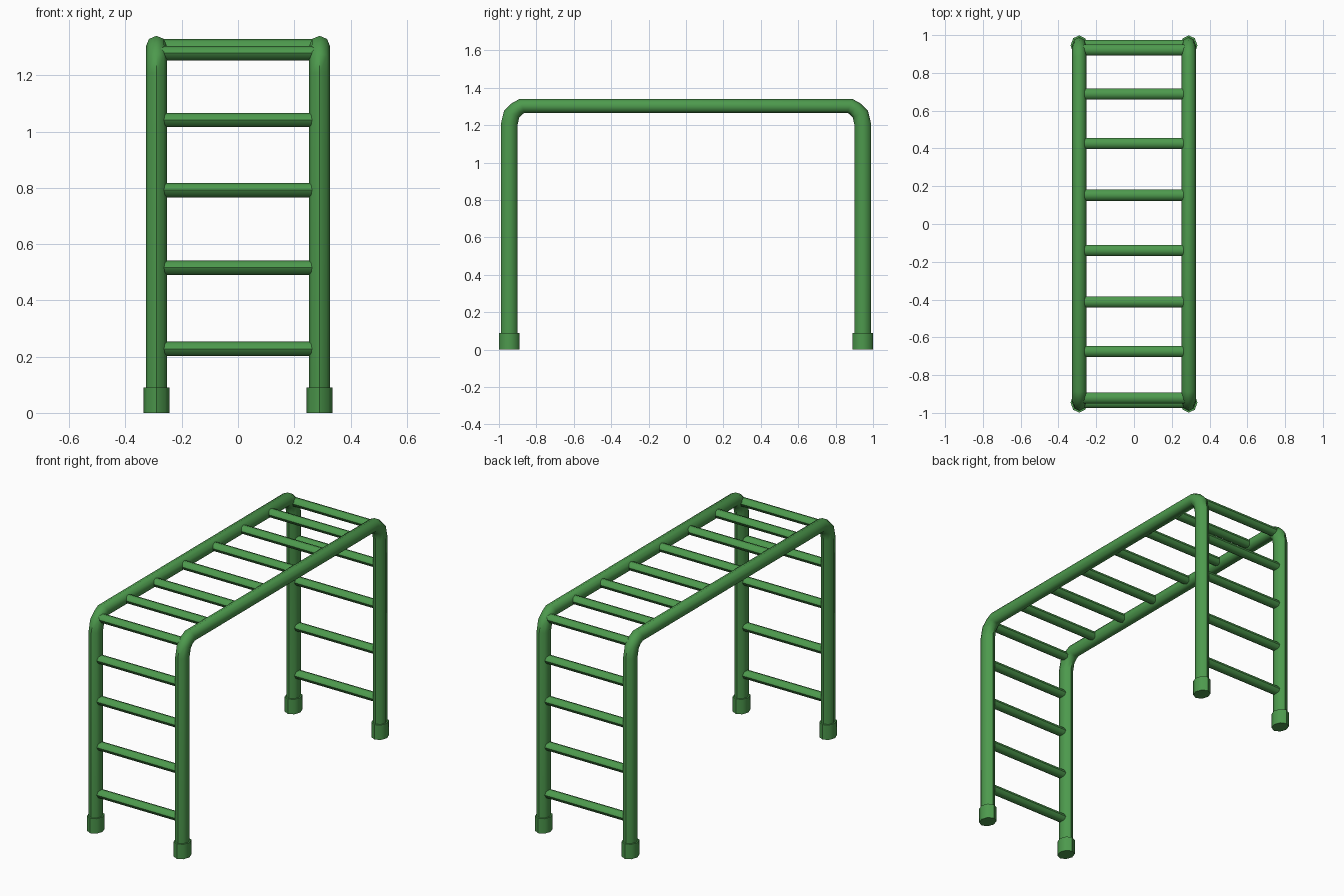
import bpy, bmesh, math
from mathutils import Vector

if "Cube" in bpy.data.objects:
    bpy.data.objects.remove(bpy.data.objects["Cube"])

SIDES = 8
STRETCH = 1.18      # the frame is stretched along its length
RAIL_X = 0.29
LEG_Y = 0.945

green = bpy.data.materials.new("painted green")
green.use_nodes = True
colour = (0.074, 0.32, 0.074, 1)
green.diffuse_color = colour
green.node_tree.nodes["Principled BSDF"].inputs["Base Color"].default_value = colour


def tube(name, path, radius):
    """Sweep a round section along a path, with mitred joints."""
    pts = [Vector((x, y / STRETCH, z)) for x, y, z in path]
    steps = [(b - a).normalized() for a, b in zip(pts, pts[1:])]
    side = Vector((0, 1, 0)) if abs(steps[0].x) > 0.9 else Vector((1, 0, 0))
    bm = bmesh.new()
    rings = []
    for i, p in enumerate(pts):
        before, after = steps[max(i - 1, 0)], steps[min(i, len(steps) - 1)]
        along = (before + after).normalized()
        up = along.cross(side) / along.dot(before)
        ring = []
        for k in range(SIDES):
            a = math.tau * k / SIDES
            v = p + radius * (math.cos(a) * side + math.sin(a) * up)
            ring.append(bm.verts.new((v.x, v.y * STRETCH, v.z)))
        rings.append(ring)
    for r, s in zip(rings, rings[1:]):
        for k in range(SIDES):
            n = (k + 1) % SIDES
            bm.faces.new((r[k], r[n], s[n], s[k]))
    bm.faces.new(rings[0])
    bm.faces.new(rings[-1])
    bmesh.ops.recalc_face_normals(bm, faces=bm.faces)
    mesh = bpy.data.meshes.new(name)
    bm.to_mesh(mesh)
    bm.free()
    mesh.materials.append(green)
    obj = bpy.data.objects.new(name, mesh)
    bpy.context.collection.objects.link(obj)
    bpy.ops.object.select_all(action='DESELECT')
    obj.select_set(True)
    bpy.context.view_layer.objects.active = obj
    bpy.ops.object.shade_smooth_by_angle(angle=math.radians(50))
    return obj


def rung(name, y, z):
    tube(name, [(-RAIL_X, y, z), (RAIL_X, y, z)], 0.0255)


# Bent side pipes: leg, corner, overhead rail, corner, leg
half = [(LEG_Y, 0.03), (LEG_Y, 1.205), (0.932, 1.26), (0.903, 1.288), (0.876, 1.303)]
profile = [(-y, z) for y, z in half] + half[::-1]
for side, x in (("right", -RAIL_X), ("left", RAIL_X)):
    tube(side + "_side_pipe", [(x, y, z) for y, z in profile], 0.0375)
    # Foot sleeves
    for end, y in (("front", -LEG_Y), ("back", LEG_Y)):
        tube(f"{side}_{end}_foot", [(x, y, 0), (x, y, 0.09)], 0.0457)

# Ladder rungs between the legs
for end, y in (("front", -LEG_Y), ("back", LEG_Y)):
    for i, z in enumerate((0.228, 0.516, 0.792, 1.041)):
        rung(f"{end}_ladder_rung_{i + 1}", y, z)
    # Rung set into the corner bend
    rung(f"{end}_corner_rung", y * 0.975, 1.279)

# Overhead rungs
for i, y in enumerate((-0.675, -0.413, -0.14, 0.153, 0.426, 0.688)):
    rung(f"overhead_rung_{i + 1}", y, 1.303)
